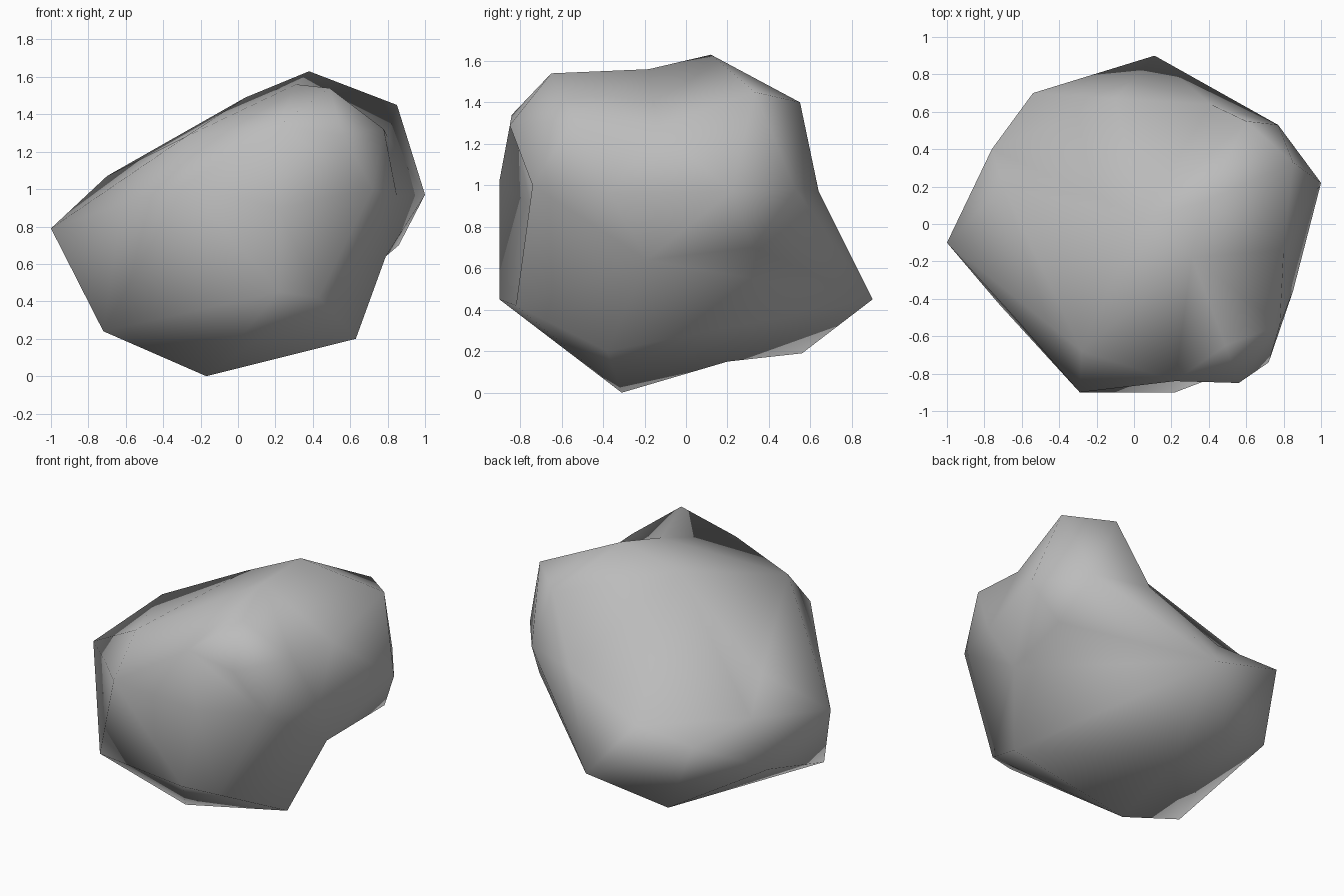
import bpy
import bmesh
from mathutils import Vector

default_cube = bpy.data.objects.get("Cube")
if default_cube:
    bpy.data.objects.remove(default_cube, do_unlink=True)

# Corner points of the boulder, in hundredths of a unit
corners = {
    # crown
    "peak": (38, 12, 163), "crown_right": (4, 3, 149),
    "crown_front": (49, -65, 154), "crown_saddle": (31, -18, 156),
    "crown_back": (60, 55, 140), "crown_left": (85, 33, 145),
    # left side
    "left_tip": (100, 22, 97), "left_brow": (78, -54, 132),
    "left_hollow": (80, -14, 128), "left_cheek": (85, -36, 96),
    "left_dip": (79, -19, 64), "left_low": (86, 32, 70),
    "left_back": (77, 53, 98),
    # front
    "front_brow": (56, -85, 129), "front_cheek": (72, -74, 100),
    "front_notch": (22, -84, 134), "front_nose": (-29, -90, 102),
    "front_chin": (22, -90, 45), "front_jaw": (43, -82, 42),
    "front_shoulder": (-28, -68, 128), "front_hollow": (22, -75, 90),
    "front_flank": (-62, -52, 92),
    # right side
    "right_tip": (-100, -10, 79), "right_high": (-70, 20, 107),
    "right_back": (-76, 40, 86), "right_low": (-72, -43, 24),
    "right_haunch": (-80, 27, 48),
    # back
    "back_left": (41, 64, 97), "back_mid": (-10, 67, 74),
    "back_right": (-54, 70, 72), "spur": (11, 90, 45),
    # underside
    "foot_left": (63, -38, 20), "foot": (-17, -31, 0),
    "foot_back": (-26, 56, 19), "belly": (-15, 20, 15),
}

# Ridges and valleys that run outward from one corner to several others
creases = {
    "spur": ["left_dip", "back_mid", "back_left", "left_back", "belly",
             "foot_left", "back_right", "foot_back"],
    "back_mid": ["back_right", "back_left"],
    "back_left": ["crown_back", "crown_right"],
    "left_dip": ["left_low", "foot_left"],
    "left_hollow": ["crown_left", "left_cheek"],
    "left_brow": ["crown_front", "left_cheek"],
    "crown_right": ["right_high", "front_shoulder", "crown_saddle",
                    "right_back"],
    "front_shoulder": ["right_tip", "front_notch", "crown_saddle"],
    "front_cheek": ["front_notch", "front_hollow"],
    "front_jaw": ["front_cheek", "foot_left"],
    "front_chin": ["front_nose", "foot"],
    "foot": ["belly", "right_low", "foot_left"],
    "foot_back": ["belly", "right_low"],
    "right_haunch": ["right_low", "right_back"],
}


def arcs_cross(a, b, p, q):
    """True when arc a-b crosses arc p-q on the unit sphere."""
    if len({a, b, p, q}) < 4:
        return False
    first, second = a.co.cross(b.co), p.co.cross(q.co)
    return (first.dot(p.co) * first.dot(q.co) < 0
            and second.dot(a.co) * second.dot(b.co) < 0
            and (a.co + b.co).dot(p.co + q.co) > 0)


def opposite_verts(edge):
    return [v for f in edge.link_faces for v in f.verts if v not in edge.verts]


def force_crease(bm, a, b):
    """Turn the edges that lie across a-b until a and b are joined."""
    for _ in range(30):
        if any(edge.other_vert(a) == b for edge in a.link_edges):
            return
        for edge in bm.edges:
            p, q = edge.verts
            if arcs_cross(a, b, p, q) and arcs_cross(*opposite_verts(edge), p, q):
                if bmesh.utils.edge_rotate(edge, len(a.link_edges) % 2 == 0):
                    break


def wrap_points(points, middle):
    """Join the points into a closed skin, keeping hollows between them."""
    bm = bmesh.new()
    # Triangulate the directions on a sphere, then move each to its place
    verts = {name: bm.verts.new((point - middle).normalized())
             for name, point in points.items()}
    bmesh.ops.convex_hull(bm, input=list(bm.verts))
    for start, ends in creases.items():
        for end in ends:
            force_crease(bm, verts[start], verts[end])
    for name, vert in verts.items():
        vert.co = points[name]
    bmesh.ops.recalc_face_normals(bm, faces=list(bm.faces))
    return bm


def make_material(name, colour):
    material = bpy.data.materials.new(name)
    material.use_nodes = True
    material.diffuse_color = colour
    shader = material.node_tree.nodes["Principled BSDF"]
    shader.inputs["Base Color"].default_value = colour
    shader.inputs["Roughness"].default_value = 0.9
    return material


# Boulder body, smooth shaded over a coarse skin
points = {name: Vector(corner) / 100 for name, corner in corners.items()}
bm = wrap_points(points, Vector((0, 0, 0.8)))
for face in bm.faces:
    face.smooth = True
mesh = bpy.data.meshes.new("boulder")
bm.to_mesh(mesh)
bm.free()
mesh.materials.append(make_material("stone grey", (0.5, 0.5, 0.5, 1)))
boulder = bpy.data.objects.new("boulder", mesh)
bpy.context.collection.objects.link(boulder)
